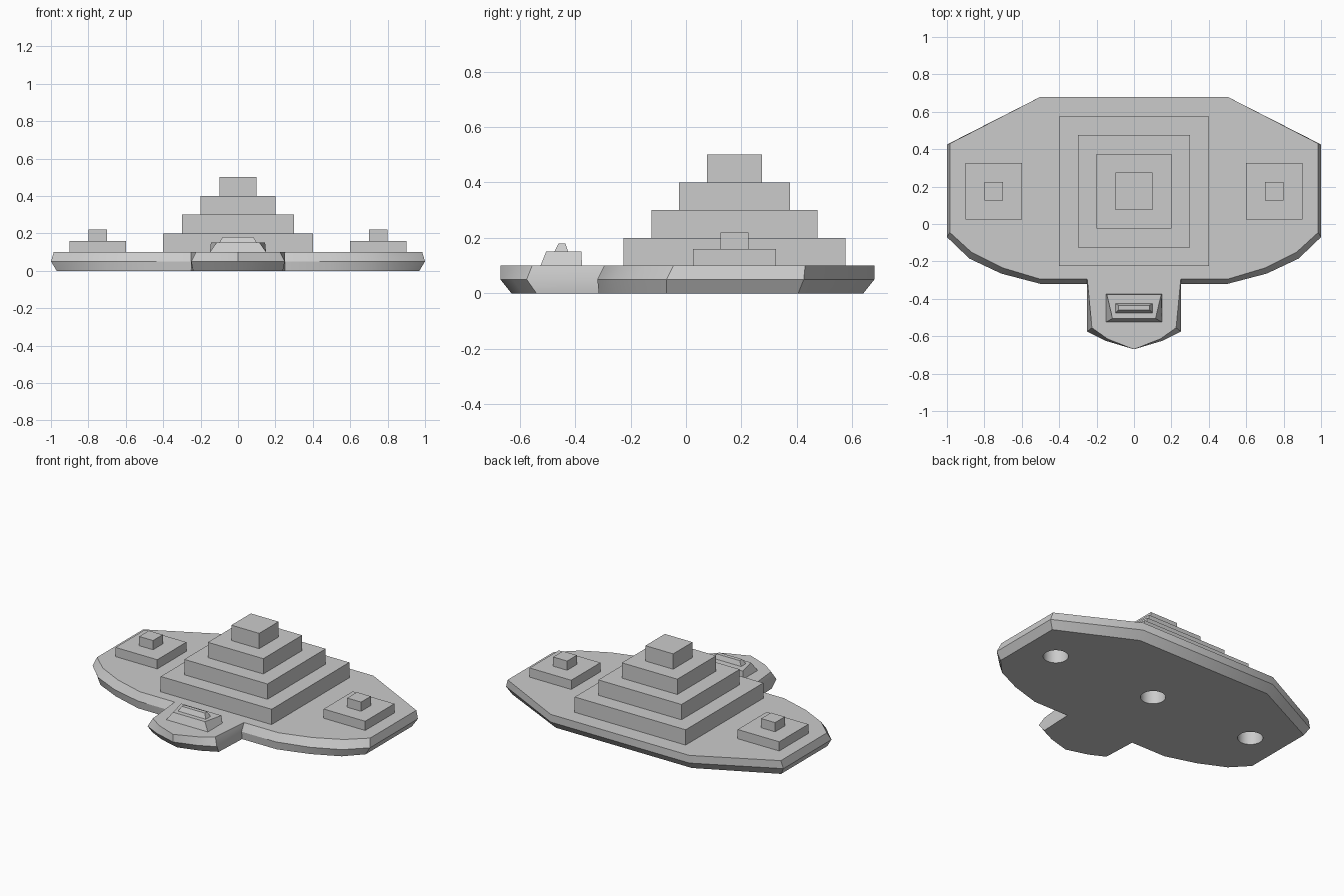
import bpy
import bmesh
import math

cube = bpy.data.objects.get("Cube")
if cube:
    bpy.data.objects.remove(cube, do_unlink=True)

grey = bpy.data.materials.new("light grey")
grey.use_nodes = True
colour = (0.6, 0.6, 0.6, 1)
grey.diffuse_color = colour
grey.node_tree.nodes["Principled BSDF"].inputs["Base Color"].default_value = colour

CENTRE_Y = 0.175


def finish(name, bm):
    bmesh.ops.recalc_face_normals(bm, faces=bm.faces)
    mesh = bpy.data.meshes.new(name)
    bm.to_mesh(mesh)
    bm.free()
    mesh.materials.append(grey)
    obj = bpy.data.objects.new(name, mesh)
    bpy.context.collection.objects.link(obj)
    return obj


def loft(name, rings):
    """Closed solid through rings given as (z, [(x, y), ...])."""
    bm = bmesh.new()
    loops = [[bm.verts.new((x, y, z)) for x, y in ring] for z, ring in rings]
    bm.faces.new(loops[0])
    bm.faces.new(loops[-1])
    n = len(loops[0])
    for low, high in zip(loops, loops[1:]):
        for i in range(n):
            j = (i + 1) % n
            bm.faces.new((low[i], low[j], high[j], high[i]))
    return finish(name, bm)


def trapezium(front, back, y0, y1):
    return [(-front, y0), (front, y0), (back, y1), (-back, y1)]


def block(name, x, half, z0, z1):
    ring = [(x + sx * half, CENTRE_Y + sy * half)
            for sx, sy in ((-1, -1), (1, -1), (1, 1), (-1, 1))]
    return loft(name, [(z0, ring), (z1, ring)])


def mirrored(half):
    """Outline from the prow tip round the +x side, then back on the other."""
    return half + [(-x, y) for x, y in reversed(half) if x > 0]


# Hull: bevelled deck with a projecting prow
bottom = mirrored([(0, -0.63), (0.14, -0.59), (0.24, -0.54), (0.25, -0.315),
                   (0.5, -0.315), (0.7, -0.255), (0.87, -0.175), (0.97, -0.07),
                   (0.97, 0.405), (0.49, 0.64)])
middle = mirrored([(0, -0.67), (0.15, -0.625), (0.25, -0.575), (0.25, -0.32),
                   (0.5, -0.32), (0.71, -0.265), (0.88, -0.185), (1, -0.07),
                   (1, 0.425), (0.5, 0.68)])
top = mirrored([(0, -0.67), (0.14, -0.615), (0.225, -0.555), (0.25, -0.295),
                (0.5, -0.295), (0.7, -0.235), (0.87, -0.15), (0.985, -0.045),
                (0.985, 0.43), (0.5, 0.68)])
hull = loft("hull", [(0, bottom), (0.05, middle), (0.1, top)])

# Round sockets beneath each tower
for x in (-0.75, 0, 0.75):
    bm = bmesh.new()
    bmesh.ops.create_cone(bm, cap_ends=True, segments=32, radius1=0.075,
                          radius2=0.075, depth=0.3)
    bmesh.ops.translate(bm, verts=bm.verts, vec=(x, CENTRE_Y, 0))
    cutter = finish("socket_cutter", bm)
    cutter.hide_render = True
    mod = hull.modifiers.new("socket", "BOOLEAN")
    mod.object = cutter
    mod.operation = "DIFFERENCE"
    mod.solver = "EXACT"
    bpy.context.view_layer.objects.active = hull
    bpy.ops.object.modifier_apply(modifier=mod.name)
    bpy.data.objects.remove(cutter, do_unlink=True)

bpy.ops.object.select_all(action="DESELECT")
hull.select_set(True)
bpy.context.view_layer.objects.active = hull
bpy.ops.object.shade_smooth_by_angle(angle=math.radians(30))

# Stepped central tower
for i in range(4):
    block(f"main_tower_step_{i + 1}", 0, 0.4 - 0.1 * i, 0.1 + 0.1 * i, 0.2 + 0.1 * i)

# Small side towers
for side, x in (("left", 0.75), ("right", -0.75)):
    block(f"{side}_tower_base", x, 0.15, 0.1, 0.16)
    block(f"{side}_tower_top", x, 0.05, 0.16, 0.22)

# Bridge on the prow
loft("bridge", [(0.1, trapezium(0.15, 0.15, -0.525, -0.375)),
                (0.15, trapezium(0.115, 0.145, -0.505, -0.378))])
loft("bridge_roof", [(0.15, trapezium(0.1, 0.1, -0.475, -0.425)),
                     (0.18, trapezium(0.083, 0.083, -0.46, -0.435))])
